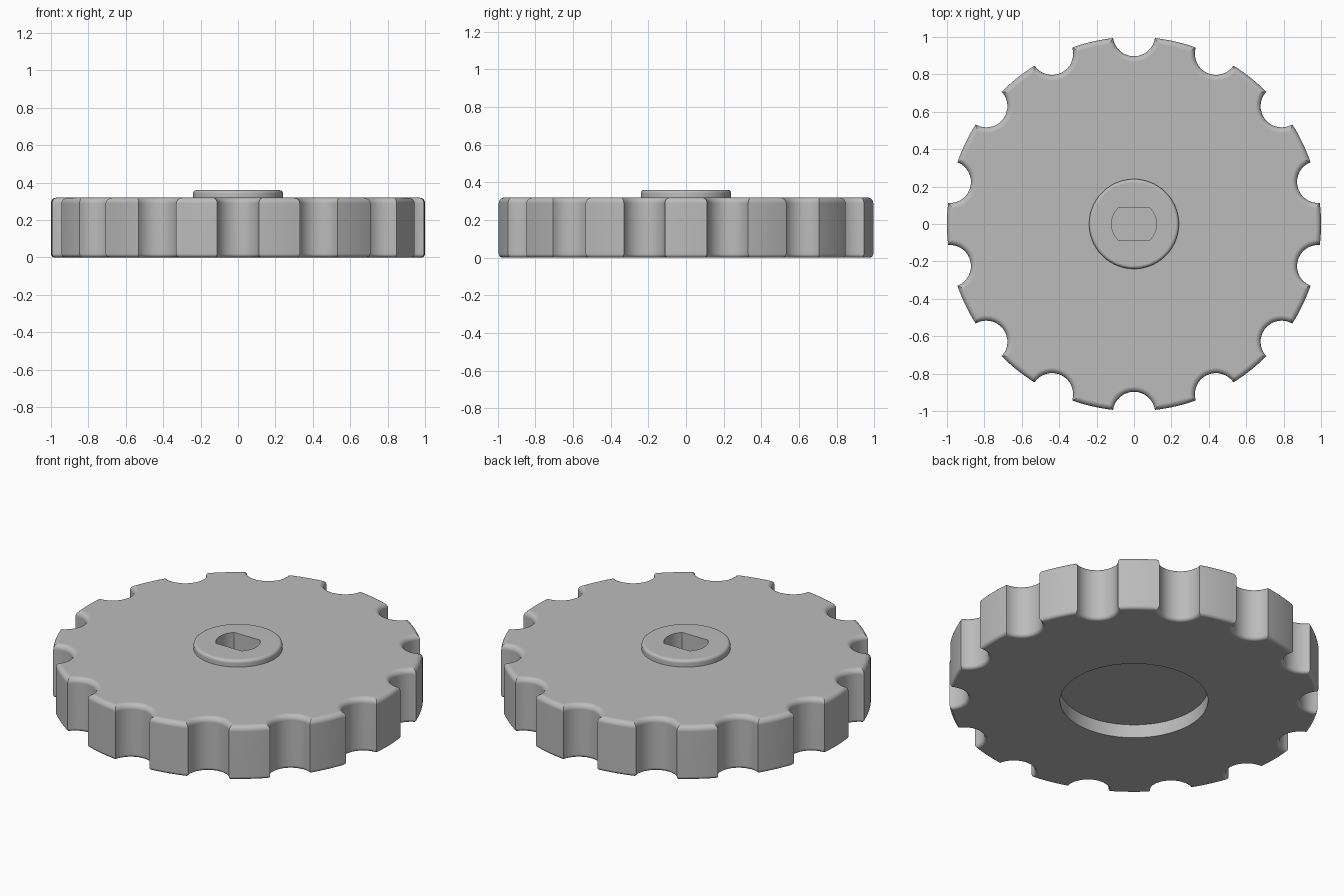
import bpy, bmesh
from math import sin, cos, pi, acos, asin

cube = bpy.data.objects.get("Cube")
if cube:
    bpy.data.objects.remove(cube, do_unlink=True)

LOBES = 14
NOTCH_CENTRE, NOTCH_R = 1.01, 0.113
THICK, HUB_TOP, HUB_R = 0.32, 0.36, 0.24

grey = bpy.data.materials.new("plain grey")
grey.use_nodes = True
grey.diffuse_color = (0.5, 0.5, 0.5, 1)
grey.node_tree.nodes["Principled BSDF"].inputs["Base Color"].default_value = (0.5, 0.5, 0.5, 1)


def arc(cx, cy, r, a0, a1, n):
    """Points along an arc, both ends included."""
    return [(cx + r * cos(a0 + (a1 - a0) * i / n),
             cy + r * sin(a0 + (a1 - a0) * i / n)) for i in range(n + 1)]


def circle(r, n=96):
    return arc(0, 0, r, 0, 2 * pi, n)[:-1]


def prism(name, outline, z0, z1, round_top=0, round_bottom=0):
    """Extrude an outline from z0 to z1 and round its rims."""
    bm = bmesh.new()
    base = bm.faces.new([bm.verts.new((x, y, z0)) for x, y in outline])
    out = bmesh.ops.extrude_face_region(bm, geom=[base], use_keep_orig=True)
    for v in out["geom"]:
        if isinstance(v, bmesh.types.BMVert):
            v.co.z = z1
    bmesh.ops.recalc_face_normals(bm, faces=bm.faces)
    for z, size in ((z1, round_top), (z0, round_bottom)):
        if size:
            rim = [e for e in bm.edges if all(abs(v.co.z - z) < 1e-5 for v in e.verts)]
            bmesh.ops.bevel(bm, geom=rim, offset=size, segments=5, profile=0.5,
                            affect='EDGES', clamp_overlap=False)
    mesh = bpy.data.meshes.new(name)
    bm.to_mesh(mesh)
    bm.free()
    mesh.materials.append(grey)
    obj = bpy.data.objects.new(name, mesh)
    bpy.context.collection.objects.link(obj)
    return obj


def combine(target, tool, operation):
    """Apply a boolean and discard the tool."""
    bpy.context.view_layer.objects.active = target
    mod = target.modifiers.new("boolean", 'BOOLEAN')
    mod.operation, mod.solver, mod.object = operation, 'EXACT', tool
    bpy.ops.object.modifier_apply(modifier=mod.name)
    bpy.data.objects.remove(tool, do_unlink=True)


# Scalloped outline: lobe arcs alternating with round finger notches
half = acos((1 + NOTCH_CENTRE ** 2 - NOTCH_R ** 2) / (2 * NOTCH_CENTRE))
step = 2 * pi / LOBES
sweep = pi - asin(sin(half) / NOTCH_R)
if NOTCH_CENTRE < cos(half):
    sweep = pi - sweep
outline = []
for i in range(LOBES):
    a = pi / 2 + i * step
    cx, cy = NOTCH_CENTRE * cos(a), NOTCH_CENTRE * sin(a)
    # The notch runs around its inner side, then the lobe continues
    reach = pi - sweep if sweep > pi / 2 else sweep
    outline += arc(cx, cy, NOTCH_R, a + pi + reach, a + pi - reach, 16)
    outline += arc(0, 0, 1, a + half, a + step - half, 8)[1:-1]

# Handwheel body with rounded rims
wheel = prism("handwheel", outline, 0, THICK, 0.03, 0.02)

# Raised hub
hub = prism("hub", circle(HUB_R), THICK - 0.1, HUB_TOP, 0.018)
combine(wheel, hub, 'UNION')

# Blind shaft slot with two flats
flat = asin(0.085 / 0.12)
slot = arc(0, 0, 0.12, -flat, flat, 12) + arc(0, 0, 0.12, pi - flat, pi + flat, 12)
combine(wheel, prism("slot_cutter", slot, 0.16, 0.5), 'DIFFERENCE')

# Round recess underneath
combine(wheel, prism("recess_cutter", circle(0.4), -0.2, 0.08), 'DIFFERENCE')

# Smooth curves, crisp edges, level flats
bpy.ops.object.select_all(action='DESELECT')
wheel.select_set(True)
bpy.context.view_layer.objects.active = wheel
bpy.ops.object.shade_smooth_by_angle(angle=pi / 6)
weighted = wheel.modifiers.new("level_flats", 'WEIGHTED_NORMAL')
weighted.keep_sharp = True
